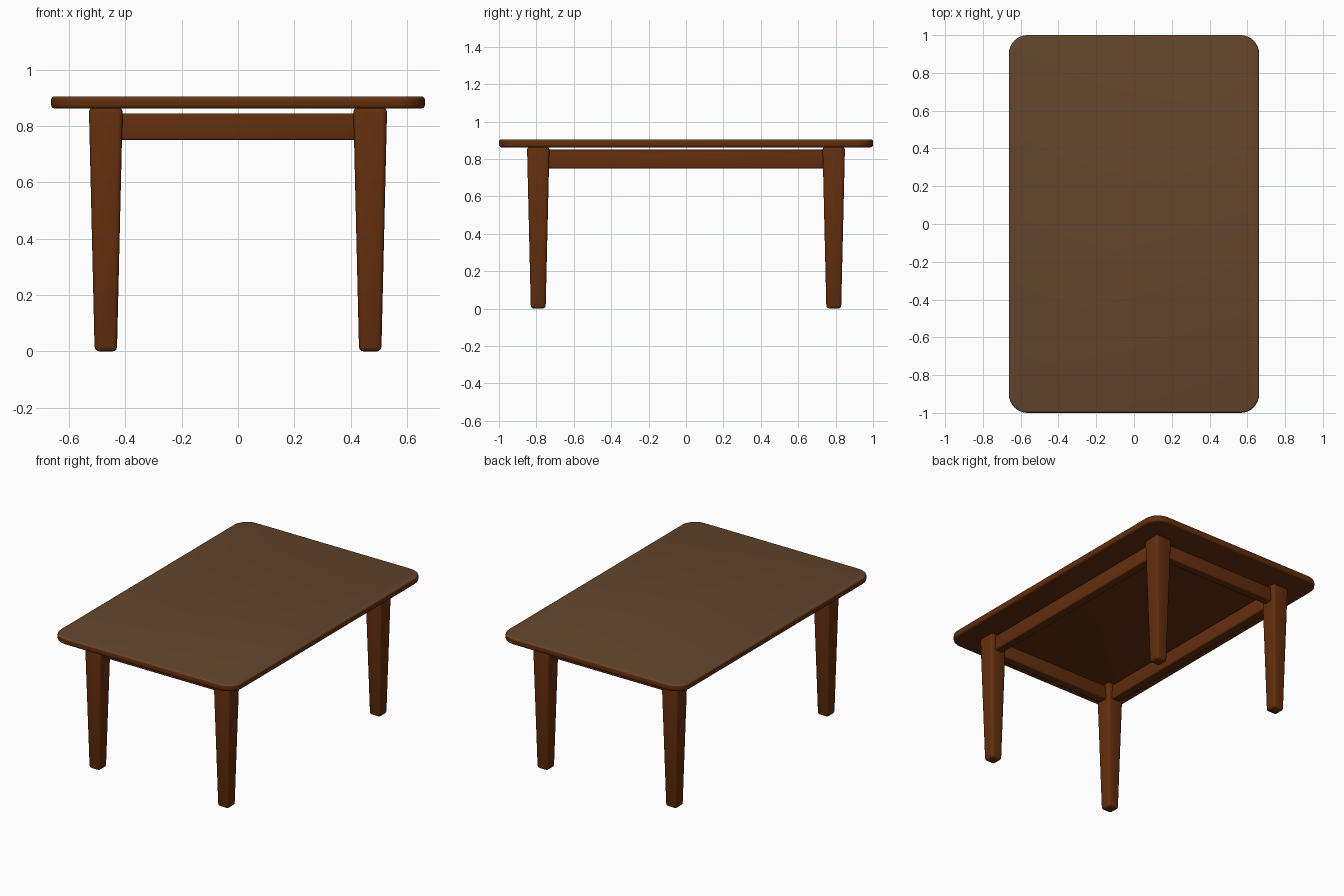
import bpy, bmesh, math
from mathutils import Vector

if "Cube" in bpy.data.objects:
    bpy.data.objects.remove(bpy.data.objects["Cube"])


def material(name, rgb):
    m = bpy.data.materials.new(name)
    m.diffuse_color = (*rgb, 1)
    m.use_nodes = True
    m.node_tree.nodes["Principled BSDF"].inputs["Base Color"].default_value = m.diffuse_color
    return m


wood = material("reddish brown wood", (0.125, 0.027, 0.004))
top_wood = material("muted brown top", (0.125, 0.06, 0.025))


def finish(name, bm, bevel, segments=3, mats=(wood,)):
    bmesh.ops.recalc_face_normals(bm, faces=bm.faces)
    me = bpy.data.meshes.new(name)
    bm.to_mesh(me)
    bm.free()
    ob = bpy.data.objects.new(name, me)
    bpy.context.collection.objects.link(ob)
    for m in mats:
        me.materials.append(m)
    mod = ob.modifiers.new("soft edges", 'BEVEL')
    mod.width, mod.segments = bevel, segments
    mod.limit_method, mod.angle_limit = 'ANGLE', math.radians(40)
    bpy.context.view_layer.objects.active = ob
    ob.select_set(True)
    bpy.ops.object.modifier_apply(modifier=mod.name)
    bpy.ops.object.shade_smooth_by_angle(angle=math.radians(35))
    ob.select_set(False)
    return ob


def box(name, centre, size, bevel, taper=1.0):
    """Box whose lower end is scaled by taper."""
    bm = bmesh.new()
    bmesh.ops.create_cube(bm, size=1)
    for v in bm.verts:
        k = taper if v.co.z < 0 else 1
        v.co = Vector((v.co.x * size[0] * k, v.co.y * size[1] * k,
                       v.co.z * size[2])) + Vector(centre)
    return finish(name, bm, bevel)


# table top: rounded rectangle slab with softened rim
W, L, R, Z0, Z1 = 0.663, 1.0, 0.1, 0.862, 0.905
bm = bmesh.new()
ring = []
for i, (sx, sy) in enumerate([(1, 1), (-1, 1), (-1, -1), (1, -1)]):
    for j in range(9):
        a = math.pi / 2 * (i + j / 8)
        ring.append(bm.verts.new((sx * (W - R) + R * math.cos(a),
                                  sy * (L - R) + R * math.sin(a), Z0)))
face = bm.faces.new(ring)
ext = bmesh.ops.extrude_face_region(bm, geom=[face])
for v in ext["geom"]:
    if isinstance(v, bmesh.types.BMVert):
        v.co.z = Z1
top = finish("table_top", bm, 0.012, 3, (wood, top_wood))
for p in top.data.polygons:
    p.material_index = 1 if p.normal.z > 0.6 else 0

# tapered legs
for sx, side in ((-1, "left"), (1, "right")):
    for sy, end in ((-1, "front"), (1, "back")):
        box(f"{end}_{side}_leg", (sx * 0.469, sy * 0.79, 0.4325),
            (0.12, 0.12, 0.865), 0.016, 0.66)

# aprons between the legs
for s, end, side in ((-1, "front", "left"), (1, "back", "right")):
    box(f"{end}_apron", (0, s * 0.79, 0.797), (0.88, 0.06, 0.094), 0.008)
    box(f"{side}_apron", (s * 0.469, 0, 0.799), (0.06, 1.52, 0.1), 0.008)
